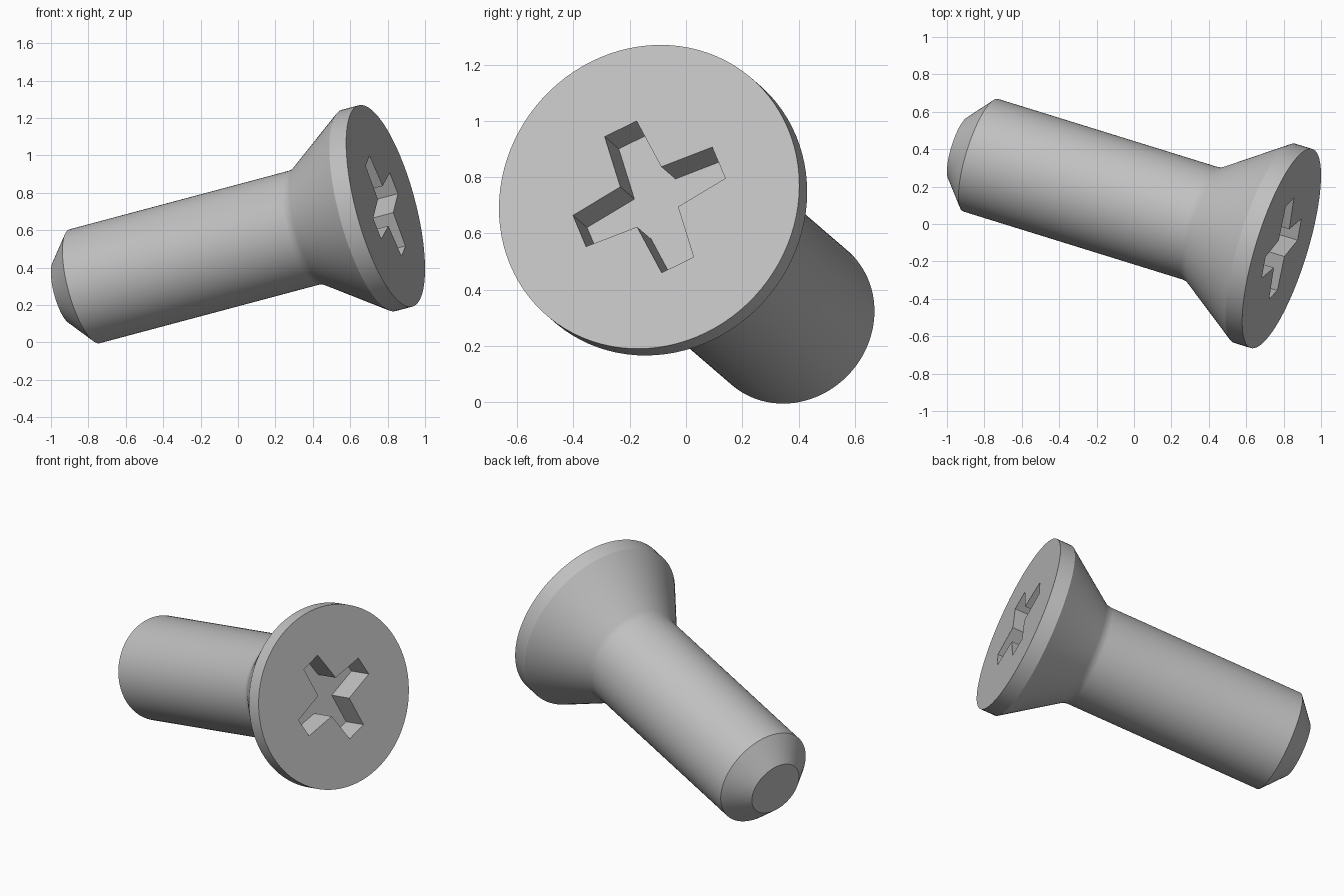
import bpy, bmesh, math
from mathutils import Matrix, Vector

cube = bpy.data.objects.get("Cube")
if cube:
    bpy.data.objects.remove(cube, do_unlink=True)

# Plain grey metal
metal = bpy.data.materials.new("grey_metal")
metal.use_nodes = True
metal.diffuse_color = (0.53, 0.53, 0.53, 1)
metal.node_tree.nodes["Principled BSDF"].inputs["Base Color"].default_value = metal.diffuse_color

# Tilted frame: local z is the screw axis, local y one arm of the cross recess,
# origin at the middle of the flat head face
axis = Vector((0.9255, -0.287, 0.247)).normalized()
side = Vector((-0.0956, -0.101, 0.241)).cross(axis).normalized()
arm = axis.cross(side)
frame = Matrix((side, arm, axis)).transposed().to_4x4()
frame.translation = (0.789, -0.131, 0.73)


def make_object(name, bm):
    bmesh.ops.recalc_face_normals(bm, faces=bm.faces)
    mesh = bpy.data.meshes.new(name)
    bm.to_mesh(mesh)
    bm.free()
    mesh.materials.append(metal)
    obj = bpy.data.objects.new(name, mesh)
    obj.matrix_world = frame
    bpy.context.collection.objects.link(obj)
    return obj


def lathe(name, profile, sides=96):
    bm = bmesh.new()
    rings = []
    for r, z in profile:
        turn = [math.tau * i / sides for i in range(sides)]
        rings.append([bm.verts.new((r * math.cos(a), r * math.sin(a), z)) for a in turn])
    for low, high in zip(rings, rings[1:]):
        for i in range(sides):
            j = (i + 1) % sides
            bm.faces.new((low[i], low[j], high[j], high[i]))
    bm.faces.new(rings[0])
    bm.faces.new(rings[-1])
    return make_object(name, bm)


# Countersunk head, shaft and chamfered tip in one turned profile
screw = lathe("screw_body", [
    (0.557, 0), (0.557, -0.097),            # rim
    (0.333, -0.42), (0.32, -0.442), (0.315, -0.47),  # neck
    (0.315, -1.738), (0.175, -1.862)])      # shaft and tip

# Cross recess with slightly tapering arms
bm = bmesh.new()
outline = []
for k in range(4):
    turn = Matrix.Rotation(k * math.pi / 2, 3, 'Z')
    for x, y in ((0.082, 0.082), (0.064, 0.279), (-0.064, 0.279)):
        outline.append(bm.verts.new(turn @ Vector((x, y, -0.175))))
floor = bm.faces.new(outline)
top = bmesh.ops.extrude_face_region(bm, geom=[floor])["geom"]
bmesh.ops.translate(bm, vec=(0, 0, 0.3),
                    verts=[v for v in top if isinstance(v, bmesh.types.BMVert)])
cutter = make_object("recess_cutter", bm)
cutter.hide_render = True

cut = screw.modifiers.new("cross_recess", 'BOOLEAN')
cut.operation = 'DIFFERENCE'
cut.solver = 'EXACT'
cut.object = cutter
bpy.context.view_layer.update()
bpy.ops.object.select_all(action='DESELECT')
screw.select_set(True)
bpy.context.view_layer.objects.active = screw
bpy.ops.object.modifier_apply(modifier=cut.name)
bpy.data.objects.remove(cutter, do_unlink=True)

bpy.ops.object.shade_smooth_by_angle(angle=math.radians(30))
